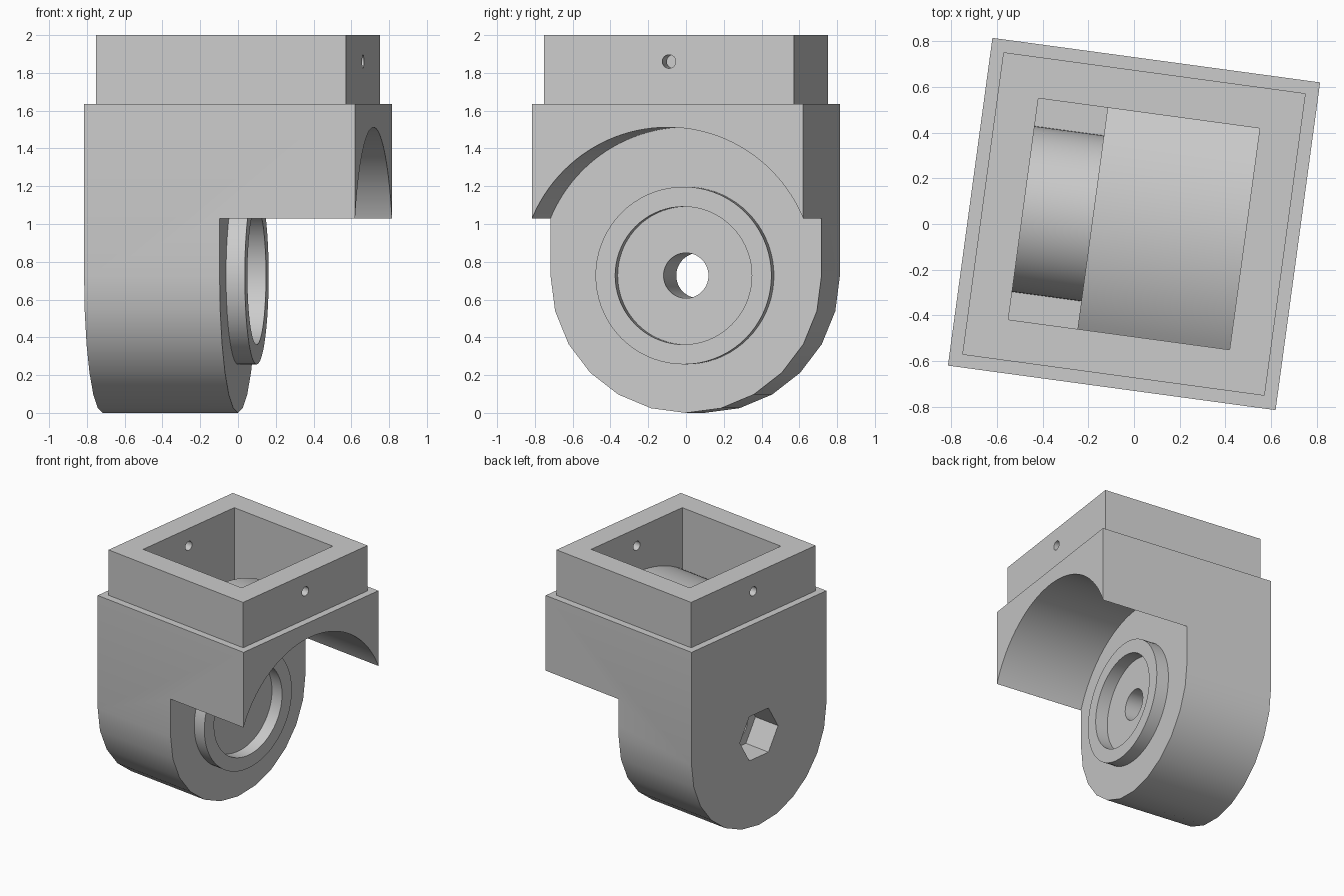
import bpy, bmesh
from math import cos, sin, pi, radians

cube = bpy.data.objects.get("Cube")
if cube:
    bpy.data.objects.remove(cube, do_unlink=True)

HALF = 0.724      # half width of the square housing
AXLE = 0.727      # height of the wheel axle
INNER = 0.489     # half width of the socket

grey = bpy.data.materials.new("light_grey")
grey.use_nodes = True
colour = (0.6, 0.6, 0.6, 1)
grey.diffuse_color = colour
grey.node_tree.nodes["Principled BSDF"].inputs["Base Color"].default_value = colour


def prism(name, profile, x0, x1):
    """Extrude a (y, z) outline along x."""
    bm = bmesh.new()
    face = bm.faces.new([bm.verts.new((x0, y, z)) for y, z in profile])
    out = bmesh.ops.extrude_face_region(bm, geom=[face])
    verts = [v for v in out["geom"] if isinstance(v, bmesh.types.BMVert)]
    bmesh.ops.translate(bm, verts=verts, vec=(x1 - x0, 0, 0))
    bmesh.ops.recalc_face_normals(bm, faces=bm.faces)
    mesh = bpy.data.meshes.new(name)
    bm.to_mesh(mesh)
    bm.free()
    mesh.materials.append(grey)
    obj = bpy.data.objects.new(name, mesh)
    bpy.context.collection.objects.link(obj)
    return obj


def circle(radius, sides=72, z=AXLE):
    return [(radius * cos(2 * pi * i / sides), z + radius * sin(2 * pi * i / sides))
            for i in range(sides)]


def rect(half, z0, z1):
    return [(-half, z0), (half, z0), (half, z1), (-half, z1)]


def combine(target, tool, operation="DIFFERENCE"):
    """Apply a boolean and discard the tool."""
    mod = target.modifiers.new("bool", "BOOLEAN")
    mod.operation, mod.solver, mod.object = operation, "EXACT", tool
    bpy.context.view_layer.objects.active = target
    bpy.ops.object.modifier_apply(modifier=mod.name)
    bpy.data.objects.remove(tool, do_unlink=True)


# Housing: square top with a rounded lower end
arc = [(HALF * cos(a), AXLE + AXLE * sin(a))
       for a in (pi + pi * i / 12 for i in range(13))]
body = prism("caster_housing", arc + [(HALF, 1.635), (-HALF, 1.635)], -HALF, HALF)

# Open side and round wheel arch, leaving a single leg
combine(body, prism("wheel_arch", circle(0.785, 120), 0, 1))
combine(body, prism("open_side", rect(1, -0.5, 1.03), 0, 1))

# Collar on top and round boss on the leg
combine(body, prism("collar", rect(0.668, 1.6, 2), -0.668, 0.668), "UNION")
combine(body, prism("axle_boss", circle(0.47), -0.1, 0.1), "UNION")

# Square socket, with the arch shell and bolt housing rising inside it
socket = prism("socket", rect(INNER, AXLE, 2.2), -INNER, INNER)
combine(socket, prism("arch_shell", circle(0.92, 120), -0.183, 1))
combine(socket, prism("bolt_housing", circle(0.366), -1, 0))
combine(body, socket)

# Boss recess, axle hole, hexagonal nut pocket and cross pin hole
combine(body, prism("boss_recess", circle(0.365), 0, 0.3))
combine(body, prism("axle_hole", circle(0.12, 48), -1, 0.2))
combine(body, prism("nut_pocket", circle(0.205, 6), -1, -0.5))
combine(body, prism("pin_hole", circle(0.036, 24, 1.86), -1, 1))

# Smooth the round surfaces and turn the part slightly
bpy.ops.object.select_all(action="DESELECT")
body.select_set(True)
bpy.context.view_layer.objects.active = body
bpy.ops.object.shade_smooth_by_angle(angle=radians(25))
body.rotation_euler.z = radians(-7.74)
